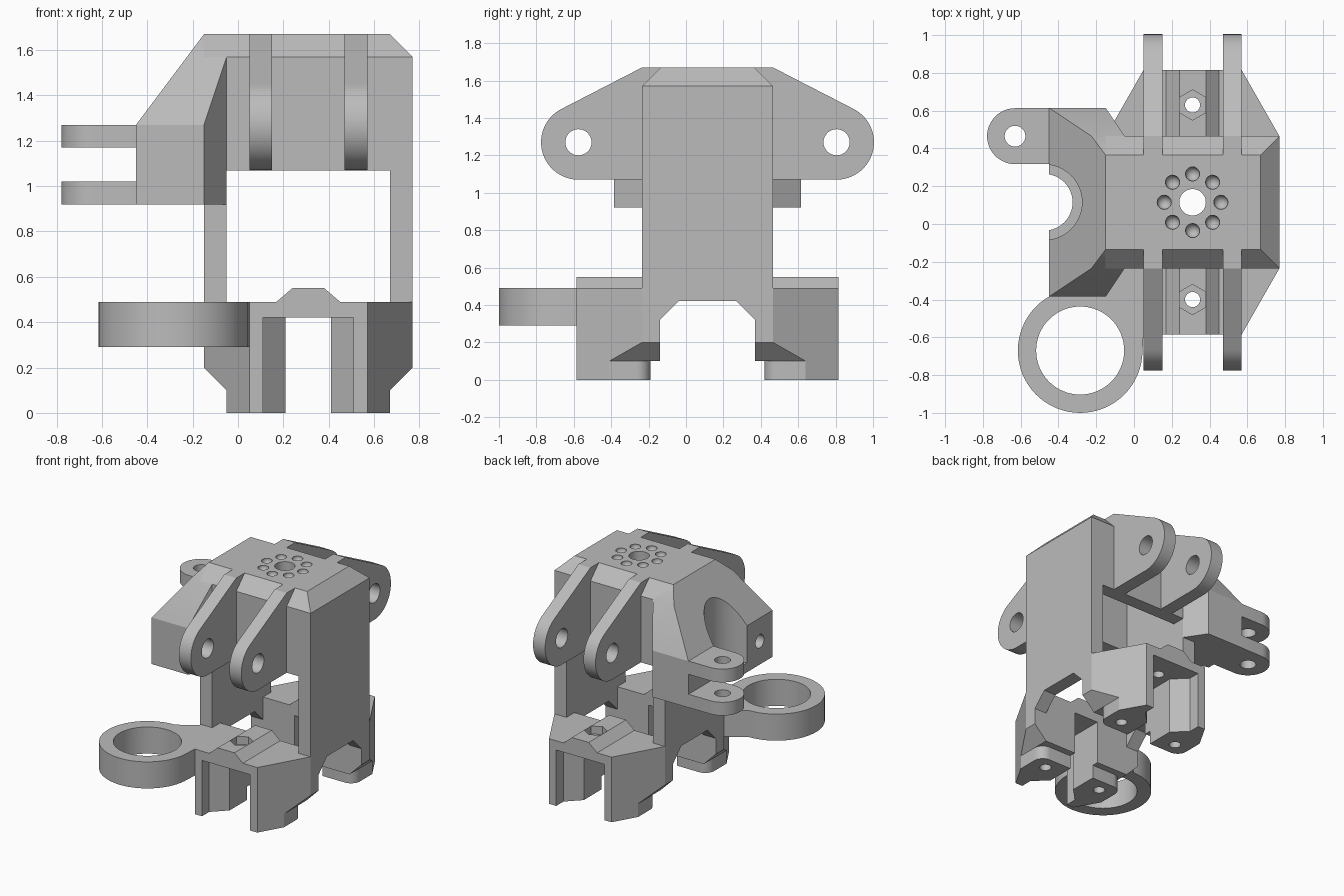
import bpy, bmesh, math
from mathutils import Vector

old = bpy.data.objects.get("Cube")
if old:
    bpy.data.objects.remove(old, do_unlink=True)

grey = bpy.data.materials.new("plain grey")
grey.use_nodes = True
COLOUR = (0.5, 0.5, 0.5, 1)
grey.diffuse_color = COLOUR
grey.node_tree.nodes["Principled BSDF"].inputs["Base Color"].default_value = COLOUR

CX, CY = 0.31, 0.115            # symmetry planes of the frame


def finish(name, bm):
    bmesh.ops.recalc_face_normals(bm, faces=bm.faces[:])
    mesh = bpy.data.meshes.new(name)
    bm.to_mesh(mesh)
    bm.free()
    mesh.materials.append(grey)
    obj = bpy.data.objects.new(name, mesh)
    bpy.context.scene.collection.objects.link(obj)
    return obj


def prism(name, pts, axis, lo, hi):
    """Extrude a 2D outline along an axis."""
    place = {"x": lambda a, b, t: (t, a, b),
             "y": lambda a, b, t: (a, t, b),
             "z": lambda a, b, t: (a, b, t)}[axis]
    bm = bmesh.new()
    rings = [[bm.verts.new(place(a, b, t)) for a, b in pts] for t in (lo, hi)]
    bm.faces.new(rings[0])
    bm.faces.new(rings[1])
    n = len(pts)
    for i in range(n):
        j = (i + 1) % n
        bm.faces.new((rings[0][i], rings[0][j], rings[1][j], rings[1][i]))
    return finish(name, bm)


def hull(name, pts):
    bm = bmesh.new()
    for p in pts:
        bm.verts.new(p)
    bmesh.ops.convex_hull(bm, input=bm.verts[:])
    bmesh.ops.dissolve_limit(bm, angle_limit=0.01, verts=bm.verts[:], edges=bm.edges[:])
    return finish(name, bm)


def arc(cx, cy, r, a0=0, a1=360, n=48):
    closed = a1 - a0 == 360
    steps = n if closed else n + 1
    return [(cx + r * math.cos(math.radians(a0 + (a1 - a0) * i / n)),
             cy + r * math.sin(math.radians(a0 + (a1 - a0) * i / n))) for i in range(steps)]


def rect(a0, a1, b0, b1):
    return [(a0, b0), (a1, b0), (a1, b1), (a0, b1)]


def boolean(obj, tool, op="DIFFERENCE"):
    """Apply a boolean and discard the tool."""
    tool.hide_render = True
    mod = obj.modifiers.new("cut", "BOOLEAN")
    mod.operation, mod.solver, mod.object = op, "EXACT", tool
    graph = bpy.context.evaluated_depsgraph_get()
    mesh = bpy.data.meshes.new_from_object(obj.evaluated_get(graph))
    obj.modifiers.clear()
    obj.data = mesh
    bpy.data.objects.remove(tool, do_unlink=True)


def cut(obj, pts, axis, lo, hi):
    boolean(obj, prism("cutter", pts, axis, lo, hi))


def flip_y(pts):
    return [(x, 2 * CY - y) for x, y in pts]


def flip_x(pts):
    return [(2 * CX - x, y) for x, y in pts]


# Hollow upper housing with chamfered top and side walls
Y0, Y1 = -0.235, 0.465
housing = hull("housing",
               [(x, y, z) for x in (-0.15, 0.77) for y in (Y0, Y1) for z in (0.49, 1.57)]
               + [(x, y, 1.67) for x in (-0.15, 0.67) for y in (Y0 + 0.1, Y1 - 0.1)])
cut(housing, rect(-0.05, 0.67, Y0 + 0.1, Y1 - 0.1), "z", 0.3, 1.57)
cut(housing, rect(-0.05, 0.67, 0.3, 1.07), "y", -0.5, 0.8)
cut(housing, arc(CX, CY, 0.07), "z", 1.5, 1.8)
for i in range(8):
    bm = bmesh.new()
    bmesh.ops.create_uvsphere(bm, u_segments=20, v_segments=12, radius=0.038)
    a = math.radians(45 * i)
    bmesh.ops.translate(bm, verts=bm.verts[:],
                        vec=Vector((CX + 0.15 * math.cos(a), CY + 0.15 * math.sin(a), 1.665)))
    boolean(housing, finish("dimple_cutter", bm))

# Four pivot ears
for side, flip in (("front", False), ("back", True)):
    outline = [(-0.135, 1.07), (-0.135, 1.67), (-0.235, 1.67)]
    outline += arc(-0.575, 1.27, 0.2, 116, 270, 28)
    hole = arc(-0.575, 1.27, 0.07, n=32)
    if flip:
        outline = [(2 * CY - y, z) for y, z in outline]
        hole = [(2 * CY - y, z) for y, z in hole]
    for label, x in (("right", 0.05), ("left", 0.47)):
        ear = prism(f"{side}_{label}_ear", outline, "x", x, x + 0.1)
        cut(ear, hole, "x", x - 0.1, x + 0.2)

# Side bracket with a stepped half bore
bracket = hull("side_bracket",
               [(x, y, z) for x in (-0.45, -0.15) for y in (-0.385, 0.615) for z in (0.92, 1.27)]
               + [(x, y, z) for y in (Y0, Y1) for x, z in ((-0.05, 0.92), (-0.05, 1.57), (-0.225, 1.57))]
               + [(-0.15, y, 1.67) for y in (Y0 + 0.1, Y1 - 0.1)])
cut(bracket, arc(-0.475, CY, 0.2), "z", 0.99, 2)
cut(bracket, arc(-0.475, CY, 0.15), "z", 0.5, 1.1)
cut(bracket, arc(-0.235, 1.095, 0.05, n=24), "x", -0.6, -0.25)

# Pair of clamp lugs
for label, z in (("lower", 0.92), ("upper", 1.17)):
    lug = prism(label + "_clamp_lug",
                [(-0.45, 0.317), (-0.45, 0.613)] + arc(-0.63, 0.465, 0.148, 90, 270, 24),
                "z", z, z + 0.1)
    cut(lug, arc(-0.63, 0.465, 0.055, n=32), "z", z - 0.1, z + 0.2)

# Lower base: tapered plan, chamfered sides, ridge along the top
F = -0.585
side = [(0.05, F), (-0.15, Y0)]
plan = side + flip_y(side)[::-1]
plan += flip_x(plan)[::-1]
base = prism("base", plan, "z", 0.1, 0.7)
half = [(-0.05, 0.1), (-0.15, 0.2), (-0.15, 0.49), (0.17, 0.49), (0.24, 0.55)]
boolean(base, prism("section", half + flip_x(half)[::-1], "y", -1, 1), "INTERSECT")
cut(base, rect(-0.05, 0.67, -0.14, 0.37), "z", 0, 0.8)
cut(base, [(-0.14, 0), (-0.14, 0.32), (-0.04, 0.42), (0.27, 0.42), (0.37, 0.32), (0.37, 0)],
    "x", -0.4, 1)
slot_side = [(0.11, -0.7), (0.11, -0.5), (0.21, -0.4), (0.21, -0.1)]
slot = slot_side + flip_x(slot_side)[::-1]
for pts, y in ((slot, -0.4), (flip_y(slot), 2 * CY + 0.4)):
    cut(base, pts, "z", 0, 0.42)
    cut(base, arc(CX, y, 0.04, n=24), "z", 0.3, 0.7)
    cut(base, arc(CX, y, 0.08, 30, 390, 6), "z", 0.49, 0.7)

# Four rounded feet with screw holes
foot = [(0.05, F), (0.11, F), (0.11, -0.5), (0.21, -0.4), (0.21, -0.19)]
foot += arc(0.025, -0.265, 0.075, 90, 180, 10) + [(-0.05, -0.41)]
screw = arc(0.07, -0.29, 0.04, n=24)
for front in (True, False):
    for right in (True, False):
        shape, bore = foot, screw
        if not front:
            shape, bore = flip_y(shape), flip_y(bore)
        if not right:
            shape, bore = flip_x(shape), flip_x(bore)
        name = ("front_" if front else "back_") + ("right_foot" if right else "left_foot")
        cut(prism(name, shape, "z", 0, 0.1), bore, "z", -0.1, 0.08)

# Side ring with a web joining it to the base
RX, RY = -0.285, -0.67
ring = prism("side_ring", arc(RX, RY, 0.33, n=64), "z", 0.29, 0.49)
boolean(ring, prism("web", [(RX, RY), (0.045, RY), (0.05, F), (-0.14, Y0 - 0.01), (RX, RY + 0.33)],
                    "z", 0.29, 0.49), "UNION")
cut(ring, arc(RX, RY, 0.233, n=64), "z", 0, 0.8)

# Smooth the round walls, keep edges crisp
bpy.ops.object.select_all(action="DESELECT")
for obj in bpy.context.scene.objects:
    if obj.type == "MESH":
        obj.select_set(True)
        bpy.context.view_layer.objects.active = obj
bpy.ops.object.shade_smooth_by_angle(angle=math.radians(25))
